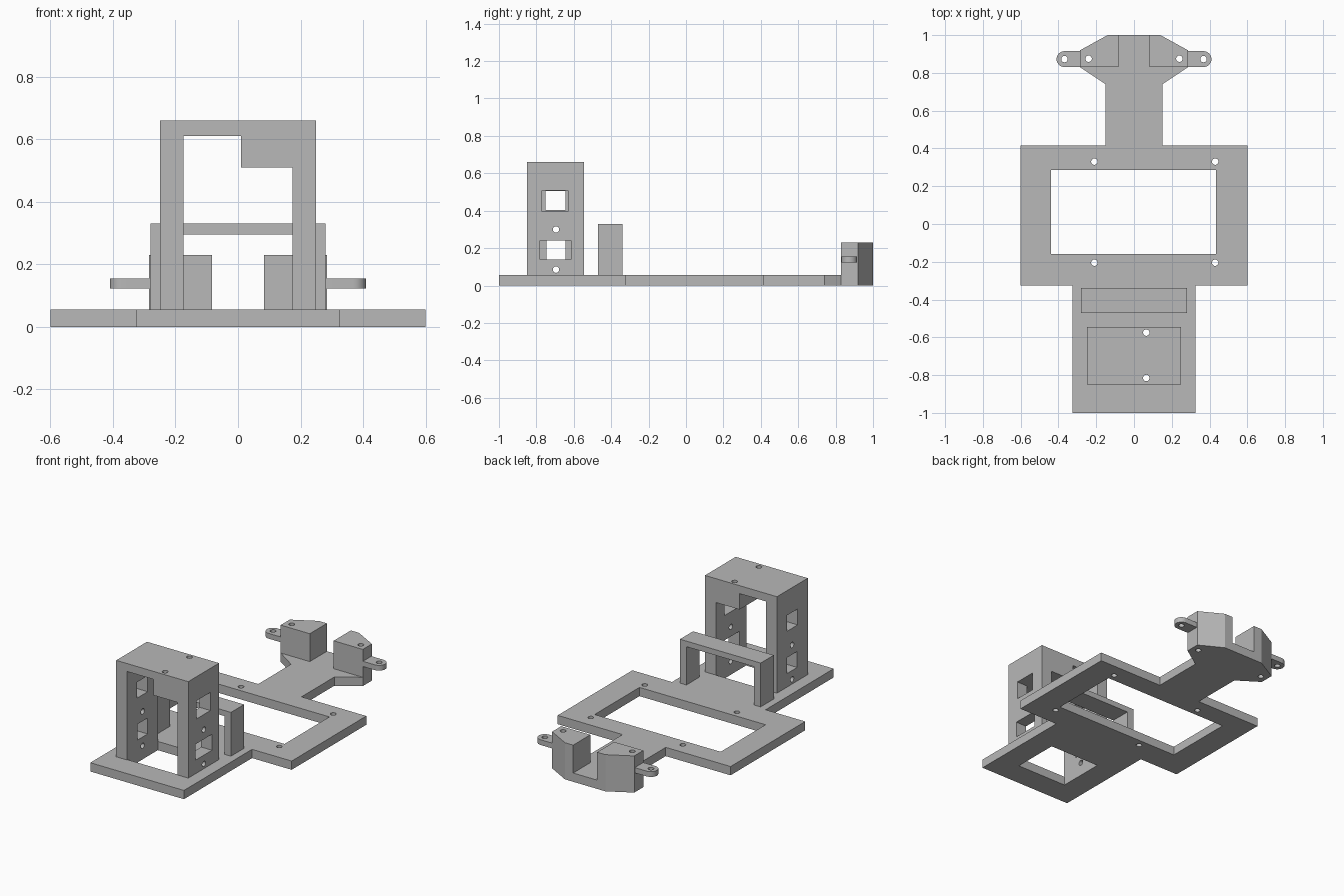
import bpy, bmesh, math
from mathutils import Matrix, Vector

cube = bpy.data.objects.get("Cube")
if cube:
    bpy.data.objects.remove(cube, do_unlink=True)

grey = bpy.data.materials.new("plain_grey")
grey.use_nodes = True
grey.diffuse_color = (0.48, 0.48, 0.48, 1)
grey.node_tree.nodes["Principled BSDF"].inputs["Base Color"].default_value = (0.48, 0.48, 0.48, 1)

PLATE = 0.055   # plate thickness
HOLE = 0.017    # screw hole radius


def add_object(name, bm):
    bmesh.ops.recalc_face_normals(bm, faces=bm.faces)
    mesh = bpy.data.meshes.new(name)
    bm.to_mesh(mesh)
    bm.free()
    mesh.materials.append(grey)
    obj = bpy.data.objects.new(name, mesh)
    bpy.context.collection.objects.link(obj)
    return obj


def prism(name, outline, start, end, axis="Z"):
    """Extrude an outline: XY outlines along z, XZ outlines along y."""
    bm = bmesh.new()
    place = (lambda a, b: (a, b, start)) if axis == "Z" else (lambda a, b: (a, start, b))
    face = bm.faces.new([bm.verts.new(place(a, b)) for a, b in outline])
    new = bmesh.ops.extrude_face_region(bm, geom=[face])["geom"]
    step = Vector((0, 0, end - start)) if axis == "Z" else Vector((0, end - start, 0))
    bmesh.ops.translate(bm, vec=step, verts=[g for g in new if isinstance(g, bmesh.types.BMVert)])
    return add_object(name, bm)


def mirrored(half):
    """Complete a right-hand outline with its reflection in x."""
    return half + [(-x, y) for x, y in reversed(half)]


def cut(obj, boxes=(), rods=()):
    """Subtract boxes (low, high) and round holes (centre, length, axis)."""
    bm = bmesh.new()
    for low, high in boxes:
        low, high = Vector(low), Vector(high)
        matrix = Matrix.Translation((low + high) / 2) @ Matrix.Diagonal((*(high - low), 1))
        bmesh.ops.create_cube(bm, size=1, matrix=matrix)
    for centre, length, axis in rods:
        turn = Matrix.Rotation(math.pi / 2, 4, "Y") if axis == "X" else Matrix()
        bmesh.ops.create_cone(bm, cap_ends=True, segments=24, radius1=HOLE, radius2=HOLE,
                              depth=length, matrix=Matrix.Translation(centre) @ turn)
    cutter = add_object("cutter", bm)
    cutter.hide_render = True
    mod = obj.modifiers.new("cut", "BOOLEAN")
    mod.operation, mod.solver, mod.object = "DIFFERENCE", "EXACT", cutter
    graph = bpy.context.evaluated_depsgraph_get()
    result = bpy.data.meshes.new_from_object(obj.evaluated_get(graph))
    obj.modifiers.clear()
    obj.data = result
    bpy.data.objects.remove(cutter, do_unlink=True)


# Base plate with battery window, tower opening and screw holes
half = [(0.325, -1), (0.325, -0.325), (0.6, -0.325), (0.6, 0.415), (0.15, 0.415),
        (0.15, 0.74), (0.285, 0.83), (0.285, 0.92), (0.14, 1)]
plate = prism("base_plate", mirrored(half), 0, PLATE)
plate_holes = [(x, y) for x in (-0.21, 0.43) for y in (-0.205, 0.33)]
plate_holes += [(-0.24, 0.875), (0.24, 0.875)]
cut(plate,
    boxes=[((-0.44, -0.16, -0.1), (0.435, 0.285, 0.2)),
           ((-0.175, -0.845, -0.1), (0.175, -0.545, 0.2))],
    rods=[((x, y, 0), 0.3, "Z") for x, y in plate_holes])

# Tower: an arch with a thicker corner under its roof
arch = [(-0.25, PLATE), (-0.25, 0.66), (0.25, 0.66), (0.25, PLATE), (0.175, PLATE),
        (0.175, 0.51), (0.01, 0.51), (0.01, 0.61), (-0.175, 0.61), (-0.175, PLATE)]
tower = prism("tower", arch, -0.85, -0.545, "Y")
cut(tower,
    boxes=[((0.1, -0.77, 0.395), (0.3, -0.63, 0.509)),
           ((0.1, -0.78, 0.14), (0.3, -0.615, 0.24)),
           ((-0.3, -0.75, 0.405), (-0.1, -0.645, 0.505)),
           ((-0.3, -0.745, 0.14), (-0.1, -0.645, 0.24))],
    rods=[((0, -0.695, z), 0.8, "X") for z in (0.085, 0.3)]
    + [((0.065, y, 0.6), 0.4, "Z") for y in (-0.815, -0.575)])

# Low bridge behind the tower
bridge = [(0.235, 0.295), (0.235, PLATE), (0.28, PLATE), (0.28, 0.33)]
prism("bridge", mirrored(bridge), -0.47, -0.34, "Y")

# Rear mounting blocks and their rounded ears
for side, label in ((1, "left"), (-1, "right")):
    block_outline = [(0.083, 0.83), (0.285, 0.83), (0.285, 0.92), (0.14, 1), (0.083, 1)]
    block = prism(label + "_mount_block", [(side * x, y) for x, y in block_outline], PLATE, 0.23)
    cut(block, rods=[((side * 0.24, 0.875, 0.15), 0.4, "Z")])

    radius, centre = 0.042, (0.368, 0.873)
    ear_outline = [(0.285, centre[1] - radius)]
    for i in range(17):
        angle = math.pi * (i / 16 - 0.5)
        ear_outline.append((centre[0] + radius * math.cos(angle), centre[1] + radius * math.sin(angle)))
    ear_outline.append((0.285, centre[1] + radius))
    ear = prism(label + "_mount_ear", [(side * x, y) for x, y in ear_outline], 0.122, 0.155)
    cut(ear, rods=[((side * centre[0], centre[1], 0.14), 0.2, "Z")])

# Smooth the round holes and ears, keep the edges sharp
for obj in bpy.context.scene.objects:
    if obj.type == "MESH" and obj.data.materials and obj.data.materials[0] == grey:
        obj.select_set(True)
        bpy.context.view_layer.objects.active = obj
bpy.ops.object.shade_smooth_by_angle(angle=math.radians(25))
